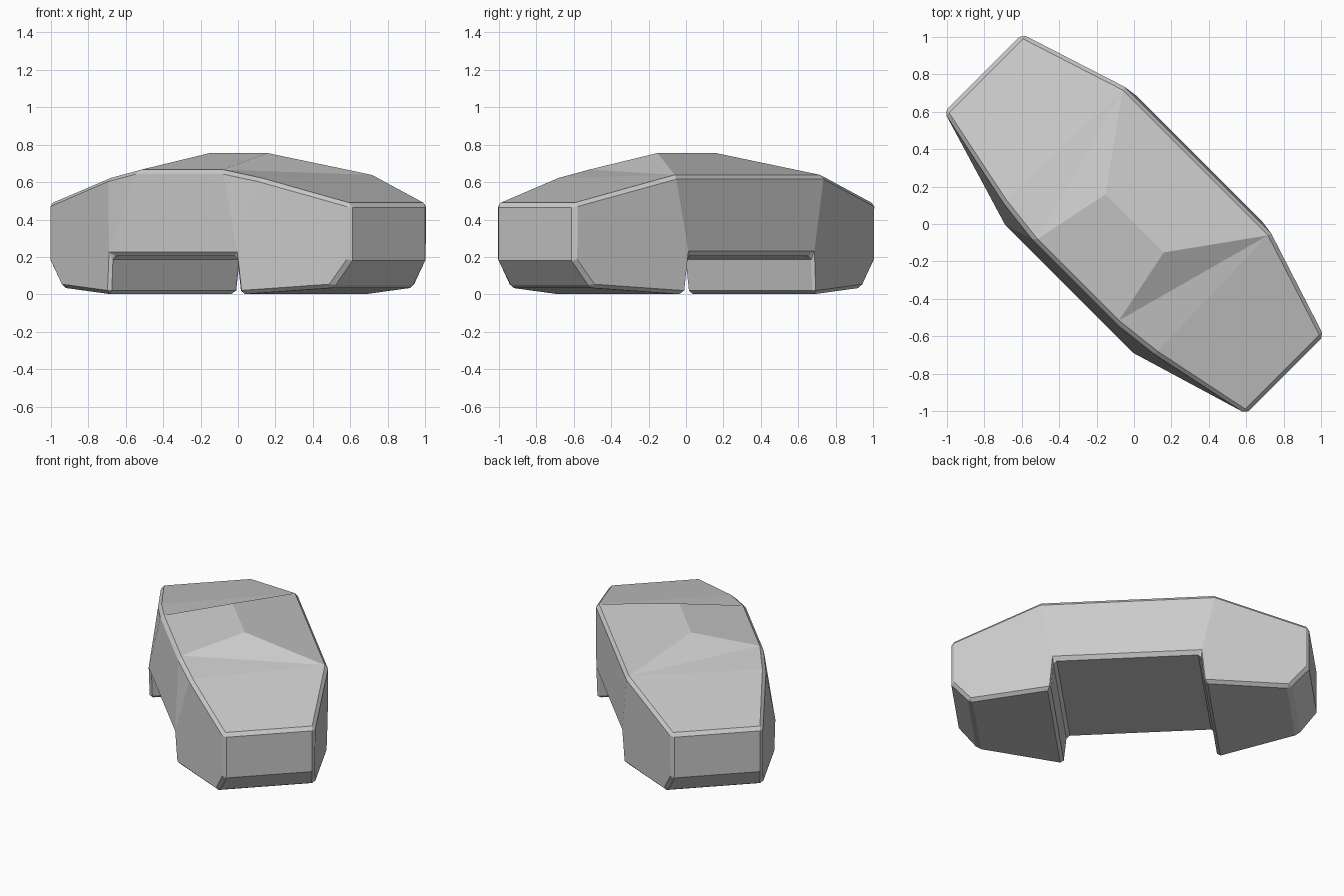
import bpy, bmesh, math
from mathutils import Matrix

cube = bpy.data.objects.get("Cube")
if cube:
    bpy.data.objects.remove(cube, do_unlink=True)

# One stone colour
stone = bpy.data.materials.new("light_grey_stone")
stone.use_nodes = True
GREY = (0.6, 0.6, 0.6, 1)
stone.diffuse_color = GREY
stone.node_tree.nodes["Principled BSDF"].inputs["Base Color"].default_value = GREY

# Corners of one end: along the arch, across it, height
CORNERS = {
    "peak": (0.22, 0.005, 0.755),
    "brow": (0.325, -0.44, 0.663),
    "front_shoulder": (0.57, -0.412, 0.622),
    "back_shoulder": (0.56, 0.482, 0.635),
    "front_tip": (1.14, -0.295, 0.485),
    "back_tip": (1.14, 0.295, 0.485),
    "front_heel": (1.14, -0.295, 0.18),
    "back_heel": (1.14, 0.295, 0.18),
    "front_toe": (1.02, -0.315, 0.035),
    "back_toe": (1.02, 0.315, 0.035),
    "front_foot": (0.49, -0.485, 0),
    "back_foot": (0.49, 0.485, 0),
    "front_arch": (0.47, -0.495, 0.205),
    "back_arch": (0.47, 0.495, 0.205),
}

# Faces belonging to each end
END_FACES = [
    "front_tip back_tip back_shoulder front_shoulder",
    "front_shoulder back_shoulder brow",
    "brow back_shoulder peak",
    "brow front_arch front_shoulder",
    "front_shoulder front_arch front_foot front_toe front_heel front_tip",
    "back_shoulder back_tip back_heel back_toe back_foot back_arch",
    "front_tip front_heel back_heel back_tip",
    "front_heel front_toe back_toe back_heel",
    "front_toe front_foot back_foot back_toe",
    "front_foot front_arch back_arch back_foot",
]
# Edges that span between the two ends, in order around the middle
RING = ["peak", "brow", "front_arch", "back_arch", "back_shoulder"]

bm = bmesh.new()
ends = []
for side in (1, -1):
    verts = {n: bm.verts.new((side * u, v, z)) for n, (u, v, z) in CORNERS.items()}
    for face in END_FACES:
        bm.faces.new([verts[n] for n in face.split()])
    ends.append(verts)
left, right = ends
for a, b in zip(RING, RING[1:] + RING[:1]):
    bm.faces.new((left[a], left[b], right[b], right[a]))
bmesh.ops.recalc_face_normals(bm, faces=bm.faces)

# Turn the arch diagonally
bm.transform(Matrix.Rotation(math.radians(-45), 4, "Z"))
mesh = bpy.data.meshes.new("stone_arch")
bm.to_mesh(mesh)
bm.free()
mesh.materials.append(stone)
arch = bpy.data.objects.new("stone_arch", mesh)
bpy.context.collection.objects.link(arch)

# Narrow chamfer along the hard edges
chamfer = arch.modifiers.new("chamfer", "BEVEL")
chamfer.width = 0.02
chamfer.segments = 1
chamfer.limit_method = "ANGLE"
chamfer.angle_limit = math.radians(46)
